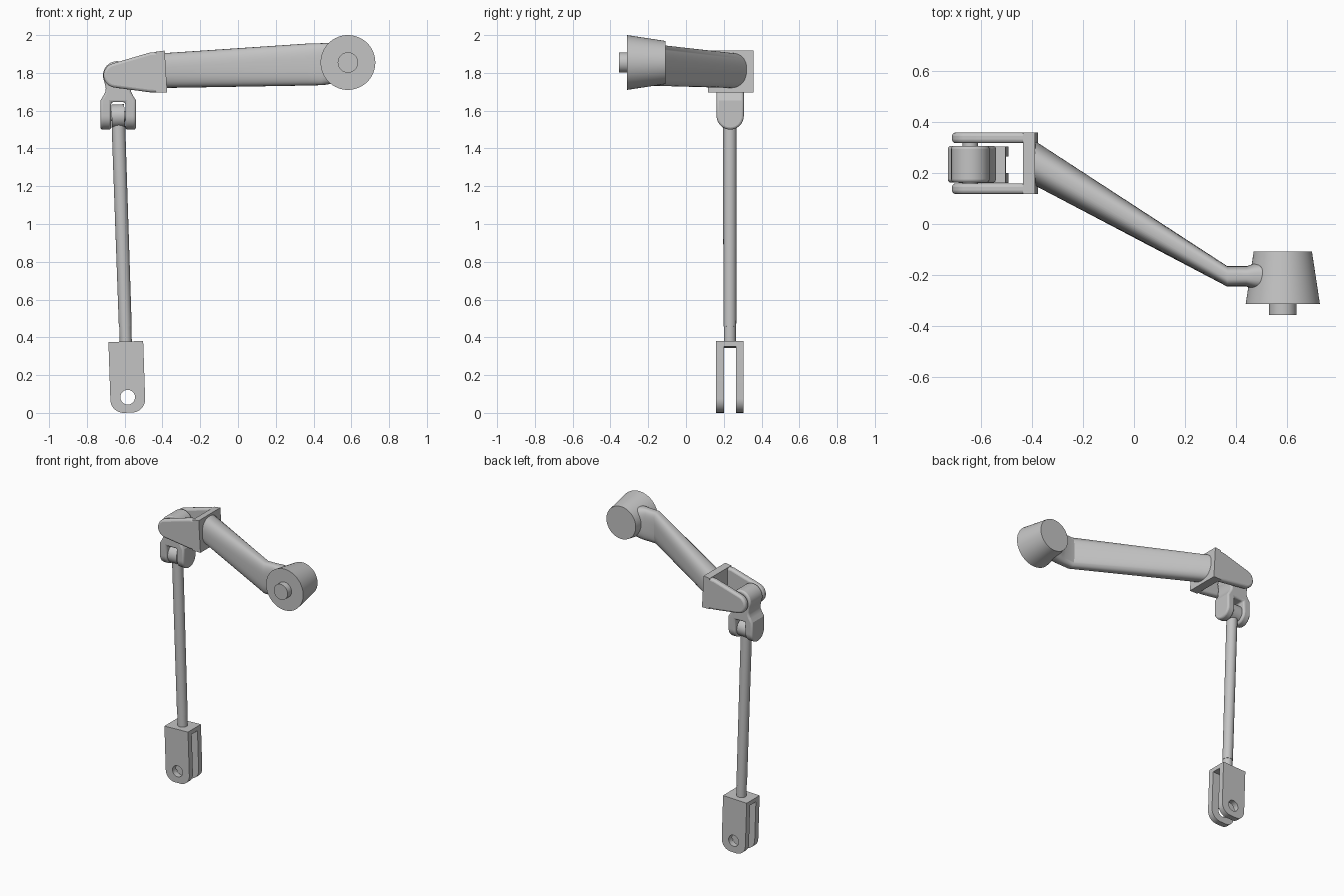
import bpy, bmesh
from math import sin, cos, radians, pi, copysign
from mathutils import Vector, Matrix

cube = bpy.data.objects.get("Cube")
if cube:
    bpy.data.objects.remove(cube, do_unlink=True)

grey = bpy.data.materials.new("plain_grey")
grey.use_nodes = True
COLOUR = (0.55, 0.55, 0.55, 1)
grey.diffuse_color = COLOUR
grey.node_tree.nodes["Principled BSDF"].inputs["Base Color"].default_value = COLOUR


def make(name, bm):
    bmesh.ops.recalc_face_normals(bm, faces=bm.faces)
    mesh = bpy.data.meshes.new(name)
    bm.to_mesh(mesh)
    bm.free()
    mesh.materials.append(grey)
    ob = bpy.data.objects.new(name, mesh)
    bpy.context.collection.objects.link(ob)
    return ob


def select(ob):
    bpy.ops.object.select_all(action='DESELECT')
    ob.select_set(True)
    bpy.context.view_layer.objects.active = ob


def smooth(ob, angle=30):
    select(ob)
    bpy.ops.object.shade_smooth_by_angle(angle=radians(angle))
    return ob


def arc(cu, cv, r, start, end, n=14):
    steps = [radians(start + (end - start) * i / n) for i in range(n + 1)]
    return [(cu + r * cos(a), cv + r * sin(a)) for a in steps]


def prism(name, axis, profile, lo, hi):
    """Extrude a (horizontal, z) profile along x or y."""
    def place(u, v, d):
        return (u, d, v) if axis == 'y' else (d, u, v)
    bm = bmesh.new()
    face = bm.faces.new([bm.verts.new(place(u, v, lo)) for u, v in profile])
    new = bmesh.ops.extrude_face_region(bm, geom=[face])["geom"]
    verts = [g for g in new if isinstance(g, bmesh.types.BMVert)]
    bmesh.ops.translate(bm, verts=verts, vec=place(0, 0, hi - lo))
    return make(name, bm)


def combine(ob, other, operation):
    mod = ob.modifiers.new("cut", 'BOOLEAN')
    mod.object, mod.operation, mod.solver = other, operation, 'EXACT'
    select(ob)
    bpy.ops.object.modifier_apply(modifier=mod.name)
    bpy.data.objects.remove(other, do_unlink=True)


def bevel(ob, width):
    mod = ob.modifiers.new("round", 'BEVEL')
    mod.width, mod.segments = width, 3
    mod.limit_method, mod.angle_limit = 'ANGLE', radians(40)


def cone(name, start, end, r1, r2, seg=48):
    start, end = Vector(start), Vector(end)
    d = end - start
    turn = d.to_track_quat('Z', 'Y').to_matrix().to_4x4()
    bm = bmesh.new()
    bmesh.ops.create_cone(bm, cap_ends=True, segments=seg, radius1=r1, radius2=r2, depth=d.length,
                          matrix=Matrix.Translation((start + end) / 2) @ turn)
    return smooth(make(name, bm))


# Tapered hub with its pin
HX, HZ = 0.582, 1.855
cone("hub", (HX, -0.312, HZ), (HX, -0.108, HZ), 0.145, 0.114, 64)
cone("hub_pin", (HX, -0.355, HZ), (HX, -0.30, HZ), 0.054, 0.054)


# Arm lofted through oval sections: x, y, z, half width, half height, squareness
sections = [(-0.40, 0.245, 1.812, 0.088, 0.092, 2.3),
            (0.365, -0.205, 1.844, 0.04, 0.111, 3.2),
            (0.44, -0.205, 1.846, 0.04, 0.111, 3.2),
            (0.47, -0.205, 1.848, 0.05, 0.110, 3),
            (0.53, -0.205, 1.852, 0.07, 0.100, 2.6)]
N = 48
bm = bmesh.new()
rings = []
for x, y, z, hw, hh, p in sections:
    ring = []
    for i in range(N):
        c, s = cos(2 * pi * i / N), sin(2 * pi * i / N)
        ring.append(bm.verts.new((x, y + hw * copysign(abs(c) ** (2 / p), c),
                                  z + hh * copysign(abs(s) ** (2 / p), s))))
    rings.append(ring)
for a, b in zip(rings, rings[1:]):
    for i in range(N):
        j = (i + 1) % N
        bm.faces.new((a[i], a[j], b[j], b[i]))
bm.faces.new(rings[0])
bm.faces.new(rings[-1])
smooth(make("arm", bm))

# Open bracket: end plate and two rounded cheeks
plate = [(-0.435, 1.695), (-0.375, 1.695), (-0.388, 1.918), (-0.435, 1.912)]
prism("bracket_plate", 'y', plate, 0.117, 0.358)
cheek = arc(-0.647, 1.787, 0.065, 108, 261) + [(-0.465, 1.697), (-0.40, 1.696),
                                              (-0.40, 1.912), (-0.465, 1.908)]
for name, lo in (("bracket_cheek_front", 0.117), ("bracket_cheek_back", 0.316)):
    ob = prism(name, 'y', cheek, lo, lo + 0.042)
    bevel(ob, 0.014)
    smooth(ob)
cone("bracket_pin", (-0.64, 0.13, 1.787), (-0.64, 0.345, 1.787), 0.03, 0.03, 24)

# Swivel link: eye above, fork below with rounded ends
MID = 0.232
eye = arc(-0.64, 1.787, 0.075, -25, 205, 24)
left = [(-0.700, 1.72), (-0.702, 1.70), (-0.712, 1.68), (-0.728, 1.655), (-0.728, 1.49),
        (-0.672, 1.49), (-0.672, 1.645)]
right = [(-0.596, 1.645), (-0.596, 1.49), (-0.540, 1.49), (-0.540, 1.655), (-0.556, 1.68),
         (-0.566, 1.70), (-0.568, 1.72)]
link = prism("swivel_link", 'y', eye + left + right, MID - 0.072, MID + 0.076)
side = arc(MID + 0.002, 1.572, 0.072, 180, 360, 20) + [(MID + 0.074, 1.95), (MID - 0.07, 1.95)]
combine(link, prism("link_side", 'x', side, -0.9, -0.4), 'INTERSECT')
bevel(link, 0.012)
smooth(link)

# Rod assembly, built upright around the lower hole, then tilted
clevis = prism("lower_clevis", 'y',
               arc(-0.022, -0.012, 0.07, 180, 270, 10) + arc(0.022, -0.012, 0.07, 270, 360, 10)
               + [(0.092, 0.295), (-0.092, 0.295)], -0.072, 0.072)
fork = [(-0.08, -0.2), (-0.032, -0.2), (-0.032, 0.265), (0.032, 0.265),
        (0.032, -0.2), (0.08, -0.2), (0.08, 0.4), (-0.08, 0.4)]
combine(clevis, prism("clevis_fork", 'x', fork, -0.3, 0.3), 'INTERSECT')
combine(clevis, cone("clevis_hole", (0, -0.2, 0), (0, 0.2, 0), 0.039, 0.039, 32), 'DIFFERENCE')
smooth(clevis)
rod_parts = [clevis,
             cone("rod_stub", (0, 0, 0.28), (0, 0, 0.38), 0.032, 0.032, 32),
             cone("rod", (0, 0, 0.375), (0, 0, 1.47), 0.034, 0.036, 32),
             cone("rod_eye", (-0.034, 0, 1.49), (0.034, 0, 1.49), 0.061, 0.061),
             cone("rod_pin", (-0.06, 0, 1.49), (0.06, 0, 1.49), 0.025, 0.025, 24)]
for ob in rod_parts:
    ob.data.transform(Matrix.Translation((-0.584, MID, 0.083)) @ Matrix.Rotation(-0.034, 4, 'Y'))
